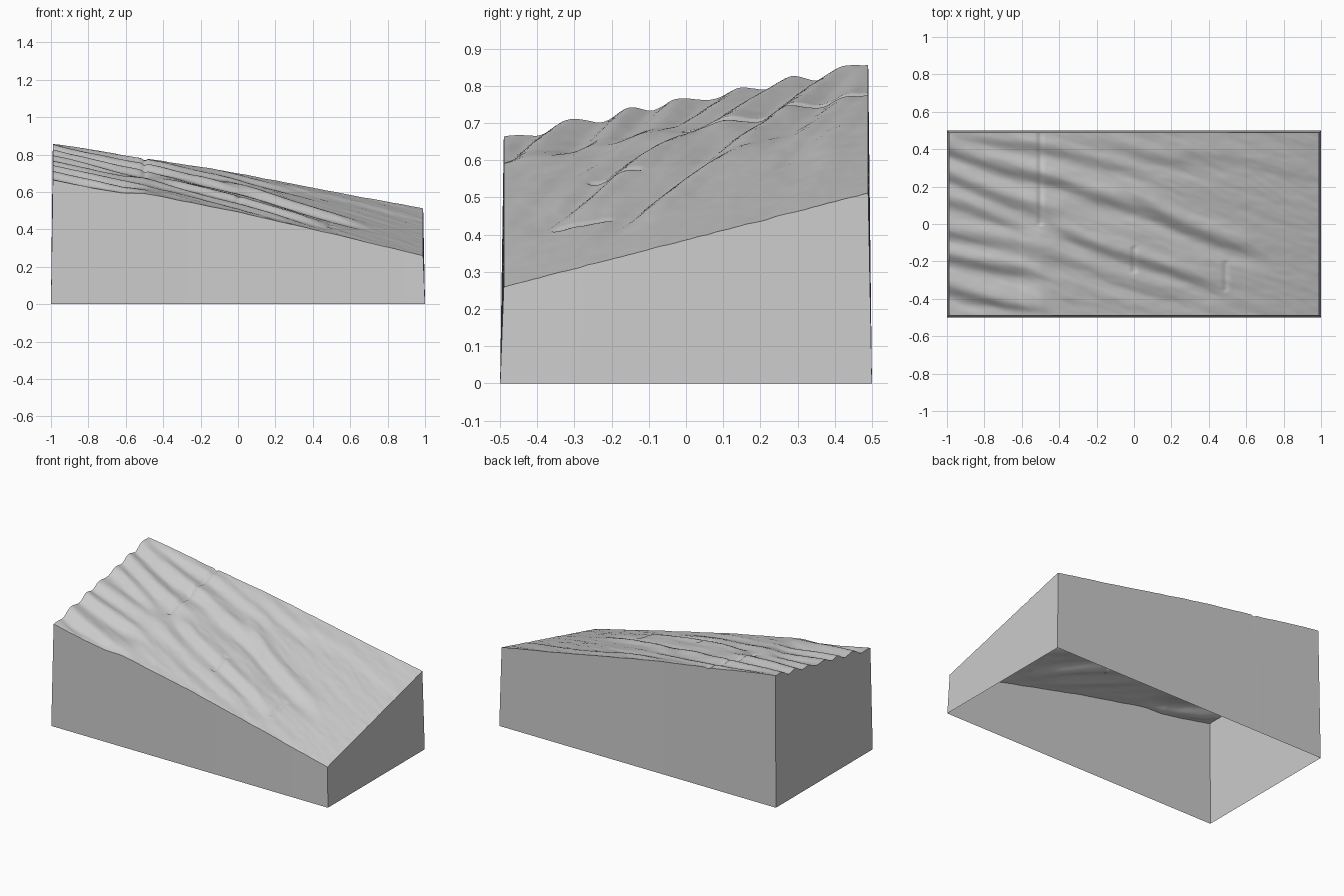
import bpy
import bmesh
import math
from mathutils import Vector, noise

cube = bpy.data.objects.get("Cube")
if cube:
    bpy.data.objects.remove(cube)

NX, NY = 200, 100            # surface resolution
TOP_X, TOP_Y = 0.99, 0.49    # upper rim, slightly inside the footprint
BASE_X, BASE_Y = 1.0, 0.5    # footprint on the ground

# Edge heights along x
FRONT = [(-1, 0.665), (-0.62, 0.598), (-0.5, 0.592), (0, 0.494), (0.5, 0.377), (1, 0.257)]
BACK = [(-1, 0.857), (-0.5, 0.778), (0, 0.7), (0.5, 0.603), (1, 0.51)]

# Erosion steps: x start, y start, x end, y end, height
RIDGES = [
    (-1.2, 0.46, -0.3, 0.17, 0.015),
    (-0.3, 0.17, 0.65, -0.15, 0.014),
    (-1.2, 0.31, -0.45, 0.05, 0.014),
    (-0.4, -0.05, 0.42, -0.35, 0.014),
    (-1.2, 0.17, -0.6, -0.02, 0.011),
    (-1.2, 0.0, -0.3, -0.22, 0.010),
    (-0.3, -0.22, 0.3, -0.4, 0.008),
    (-1.2, -0.13, -0.5, -0.29, 0.014),
    (-1.2, -0.3, -0.5, -0.48, 0.015),
    (-1.0, 0.5, 0.0, 0.28, 0.009),
    (-0.1, 0.19, 0.2, 0.02, 0.008),
    (0.2, 0.4, 0.9, 0.25, 0.004),
    (-0.4, 0.47, 0.4, 0.3, 0.005),
]
# Small cross cracks: x, y from, y to, depth
CRACKS = [(-0.5, 0.0, 0.5, 0.010), (0.0, -0.26, -0.12, 0.008), (0.49, -0.36, -0.2, 0.006)]


def smooth(a, b, t):
    t = max(0.0, min(1.0, (t - a) / (b - a)))
    return t * t * (3 - 2 * t)


def along(profile, x):
    for (x0, z0), (x1, z1) in zip(profile, profile[1:]):
        if x <= x1:
            return z0 + (z1 - z0) * (x - x0) / (x1 - x0)
    return profile[-1][1]


def height(x, y):
    # sloping base between the front and back edges
    t = y / (2 * TOP_Y) + 0.5
    z = along(FRONT, x) * (1 - t) + along(BACK, x) * t
    rim = 0.35 + 0.65 * smooth(0, 0.06, TOP_Y - abs(y))
    # diagonal erosion ridges, crest above each line and gully below
    for x0, y0, x1, y1, amp in RIDGES:
        bend = 0.012 * math.sin(7 * x + 9 * y0)
        d = y - (y0 + (y1 - y0) * (x - x0) / (x1 - x0)) - bend
        fade = smooth(x0 - 0.08, x0 + 0.12, x) * (1 - smooth(x1 - 0.15, x1 + 0.12, x))
        w = 0.042
        z += rim * amp * fade * d / w * math.exp(0.5 - d * d / (2 * w * w))
    # fine grain stretched along the ridges
    v = y + 0.33 * x
    calm = 1 - 0.5 * smooth(0.2, 0.9, x)
    z += 0.004 * calm * noise.noise(Vector((x * 4, v * 18, 0)))
    z += 0.0015 * noise.noise(Vector((x * 14, v * 40, 3)))
    # cracks
    for cx, y0, y1, depth in CRACKS:
        if y0 <= y <= y1:
            z -= depth * math.exp(-((x - cx) / 0.012) ** 2)
    return z


def make_object(name, bm, mat):
    mesh = bpy.data.meshes.new(name)
    bm.to_mesh(mesh)
    bm.free()
    mesh.materials.append(mat)
    obj = bpy.data.objects.new(name, mesh)
    bpy.context.collection.objects.link(obj)
    return obj


stone = bpy.data.materials.new("stone_grey")
stone.use_nodes = True
grey = (0.6, 0.6, 0.6, 1)
stone.diffuse_color = grey
stone.node_tree.nodes["Principled BSDF"].inputs["Base Color"].default_value = grey

# Hillside surface
bm = bmesh.new()
bmesh.ops.create_grid(bm, x_segments=NX, y_segments=NY, size=1)
for vert in bm.verts:
    x, y = vert.co.x * TOP_X, vert.co.y * TOP_Y
    vert.co = (x, y, height(x, y))
for face in bm.faces:
    face.smooth = True
make_object("hillside_surface", bm, stone)

# Four plain side walls, open underneath
corners = [(-1, -1), (1, -1), (1, 1), (-1, 1)]
for i, name in enumerate(["front_wall", "right_end_wall", "back_wall", "left_end_wall"]):
    if name.endswith("end_wall"):
        name = "low_end_wall" if i == 1 else "high_end_wall"
    (ax, ay), (bx, by) = corners[i], corners[(i + 1) % 4]
    steps = NX if ax != bx else NY
    bm = bmesh.new()
    rows = []
    for s in range(steps + 1):
        u, v = ax + (bx - ax) * s / steps, ay + (by - ay) * s / steps
        low = bm.verts.new((u * BASE_X, v * BASE_Y, 0))
        x, y = u * TOP_X, v * TOP_Y
        rows.append((low, bm.verts.new((x, y, height(x, y)))))
    for (l0, t0), (l1, t1) in zip(rows, rows[1:]):
        bm.faces.new((l0, l1, t1, t0))
    make_object(name, bm, stone)
